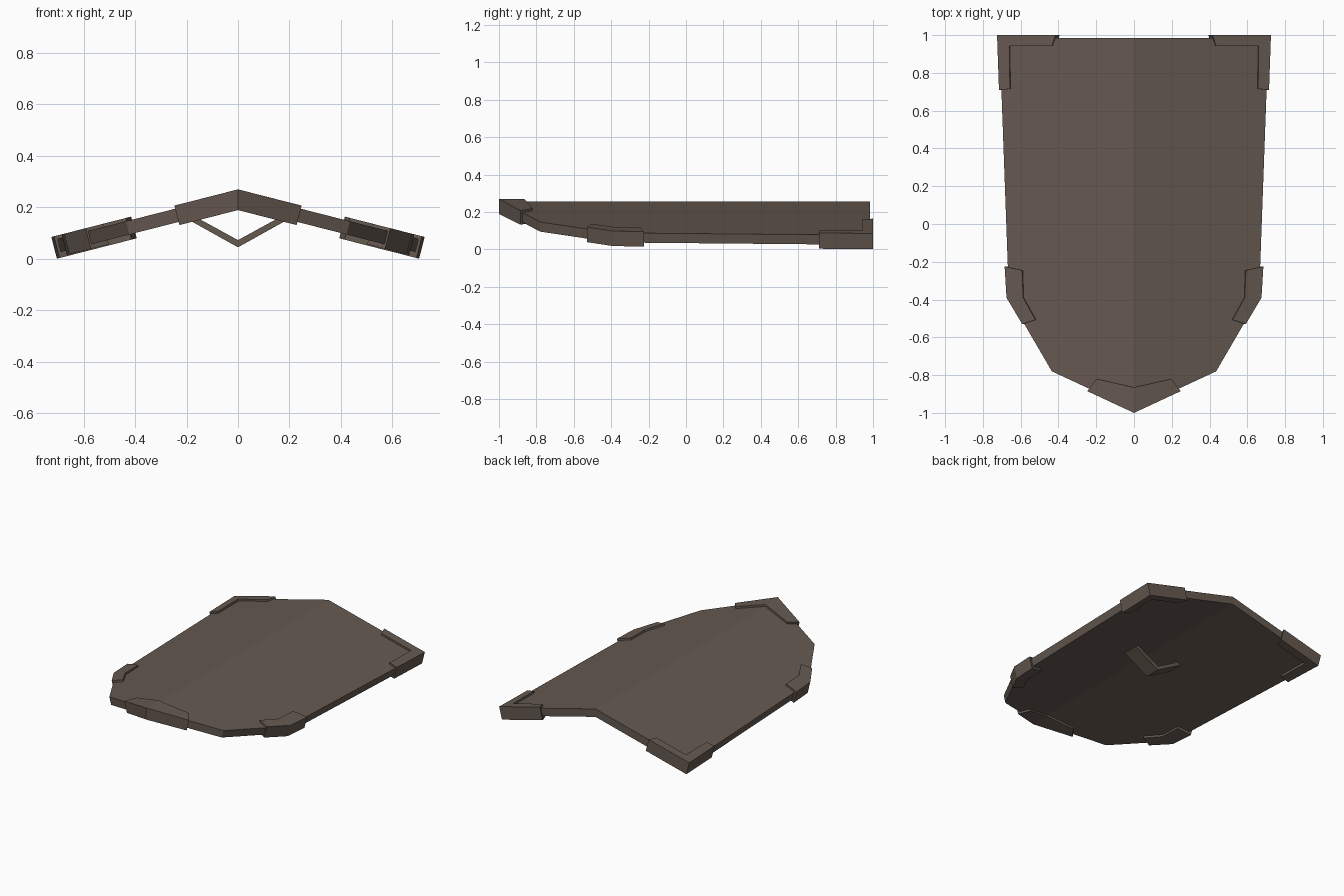
import bpy, math

if "Cube" in bpy.data.objects:
    bpy.data.objects.remove(bpy.data.objects["Cube"])

SLOPE = 0.255                      # fall of each wing away from the ridge
ANG = math.atan(SLOPE)

mat = bpy.data.materials.new("dark_brown")
mat.diffuse_color = (0.13, 0.1, 0.08, 1)
mat.use_nodes = True
mat.node_tree.nodes["Principled BSDF"].inputs["Base Color"].default_value = mat.diffuse_color


def finish(name, verts, faces):
    """Make one half and mirror it across the ridge."""
    me = bpy.data.meshes.new(name)
    me.from_pydata(verts, [], faces)
    me.materials.append(mat)
    ob = bpy.data.objects.new(name, me)
    bpy.context.collection.objects.link(ob)
    mod = ob.modifiers.new("mirror", 'MIRROR')
    mod.use_clip = True
    mod.merge_threshold = 0.0005
    return ob


def slab(name, outline, ridge, thick):
    """Slab on the sloped wing, edges square to the slope, mitred at x = 0.
    Outline runs clockwise seen from above."""
    top = [(x, y, ridge - SLOPE * x) for x, y in outline]
    bottom = []
    for x, y, z in top:
        if x == 0:
            bottom.append((0, y, z - thick / math.cos(ANG)))
        else:
            bottom.append((x - thick * math.sin(ANG), y, z - thick * math.cos(ANG)))
    n = len(top)
    faces = [tuple(reversed(range(n))), tuple(range(n, 2 * n))]
    for i in range(n):
        j = (i + 1) % n
        if outline[i][0] == 0 and outline[j][0] == 0:
            continue               # open at the mirror plane
        faces.append((i, j, j + n, i + n))
    return finish(name, top + bottom, faces)


# folded shield plate
slab("shield_plate", [(0, 0.985), (0.712, 0.985), (0.662, -0.39),
                      (0.435, -0.78), (0, -0.982)], 0.257, 0.053)

# edge brackets
slab("top_corner_bracket", [(0.415, 1.0), (0.725, 1.0), (0.715, 0.71), (0.657, 0.715),
                            (0.66, 0.942), (0.435, 0.942)], 0.27, 0.087)
slab("side_bracket", [(0.685, -0.225), (0.675, -0.39), (0.592, -0.53), (0.522, -0.507),
                      (0.587, -0.39), (0.592, -0.245)], 0.27, 0.083)
slab("tip_bracket", [(0, -0.865), (0.2, -0.82), (0.247, -0.885), (0, -1.0)], 0.27, 0.078)

# V-shaped grip strap beneath the plate
profile = [(0, 0.045), (0.185, 0.148), (0.18, 0.175), (0.14, 0.175), (0.15, 0.155), (0, 0.073)]
n = len(profile)
verts = [(x, y, z) for y in (0.13, 0.24) for x, z in profile]
faces = [tuple(range(n)), tuple(reversed(range(n, 2 * n)))]
faces += [(i, i + n, i + 1 + n, i + 1) for i in range(n - 1)]
finish("grip_strap", verts, faces)
